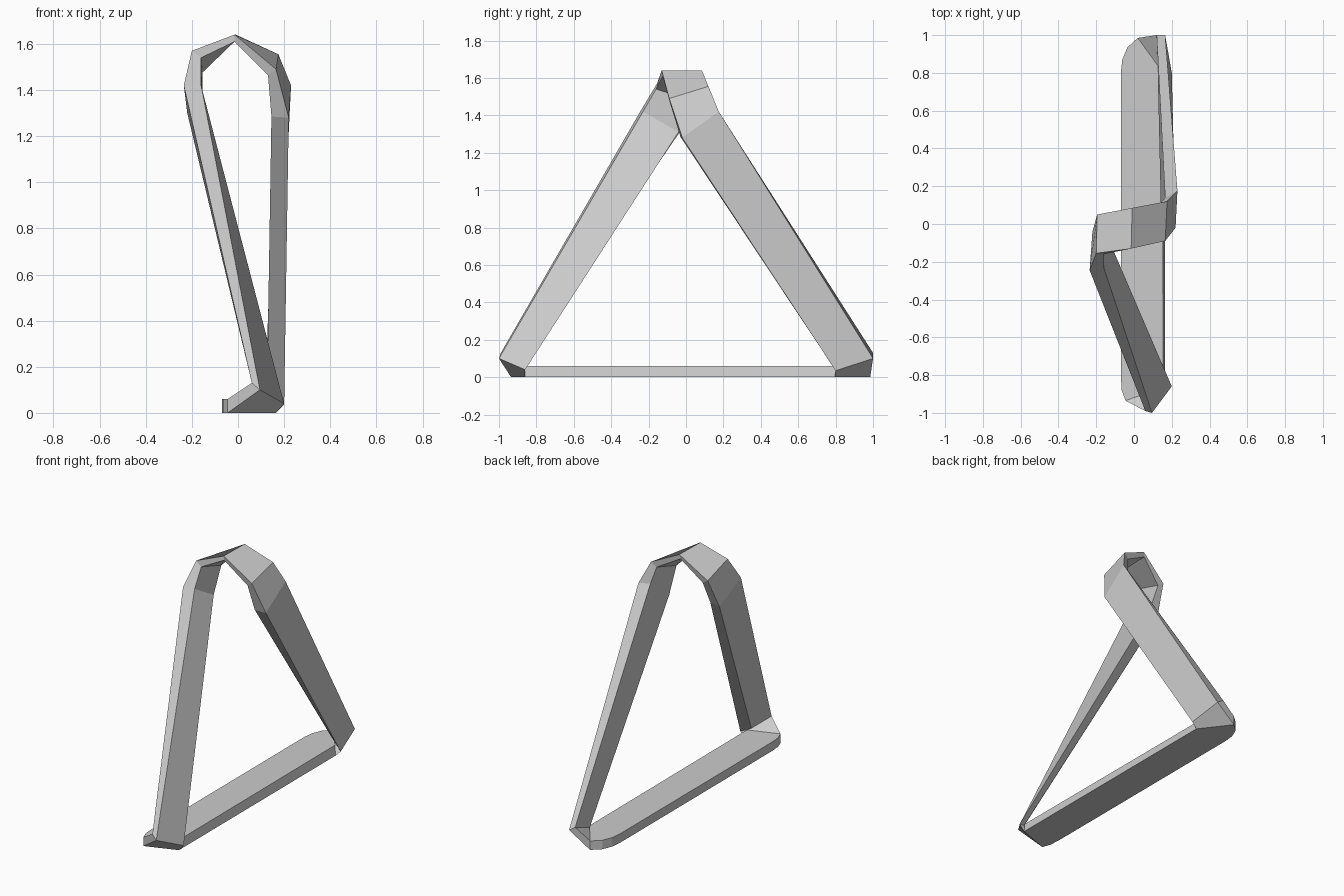
import bpy, bmesh

T = 0.06  # bar thickness


def bar_ring(left, right, right_top):
    """Section of the flat floor bar: bottom left, bottom right, top right, top left."""
    return [(*left, 0), (*right, 0), (*right_top, T), (*left, T)]


def flip(ring):
    """Half-twist of a section."""
    return ring[2:] + ring[:2]


rings = []

# Floor bar, rounded back end (outer edge fans around the inner corner)
for left in [(-0.07, 0.80), (-0.062, 0.87), (-0.035, 0.935), (0.02, 0.985)]:
    rings.append(bar_ring(left, (0.165, 0.795), (0.15, 0.81)))

# Back leg, foot to top
rings.append([(0.165, 1.0, 0.10), (0.20, 0.80, 0.035), (0.125, 0.84, 0.065), (0.12, 1.0, 0.13)])
rings.append([(0.23, 0.175, 1.42), (0.22, -0.02, 1.28), (0.145, -0.03, 1.285), (0.165, 0.14, 1.42)])

# Arch over the top
rings.append([(0.175, 0.12, 1.555), (0.165, -0.09, 1.49), (0.13, -0.085, 1.465), (0.14, 0.11, 1.525)])
rings.append([(-0.01, 0.085, 1.64), (-0.015, -0.13, 1.64), (-0.015, -0.125, 1.61), (-0.015, 0.08, 1.61)])
rings.append([(-0.195, 0.05, 1.50), (-0.20, -0.155, 1.57), (-0.16, -0.16, 1.54), (-0.155, 0.045, 1.475)])

# Front leg, top to foot
rings.append([(-0.22, -0.04, 1.30), (-0.235, -0.245, 1.42), (-0.16, -0.23, 1.42), (-0.152, -0.04, 1.31)])
rings.append([(0.14, -0.89, 0.065), (0.06, -0.99, 0.13), (0.095, -1.0, 0.10), (0.20, -0.86, 0.04)])

# Floor bar, rounded front end, arriving half-twisted
for left in [(-0.045, -0.935), (-0.065, -0.88), (-0.07, -0.80)]:
    rings.append(flip(bar_ring(left, (0.165, -0.86), (0.155, -0.865))))

# Closing section equals the first one after the half-twist
bm = bmesh.new()
loops = [[bm.verts.new(p) for p in r] for r in rings]
loops.append(flip(loops[0]))
for a, b in zip(loops, loops[1:]):
    for i in range(4):
        j = (i + 1) % 4
        bm.faces.new((a[i], a[j], b[j], b[i]))
bmesh.ops.remove_doubles(bm, verts=bm.verts, dist=0.0005)
bmesh.ops.recalc_face_normals(bm, faces=bm.faces)

mesh = bpy.data.meshes.new("twisted_triangle_band")
bm.to_mesh(mesh)
bm.free()
bpy.context.collection.objects.link(bpy.data.objects.new("twisted_triangle_band", mesh))
